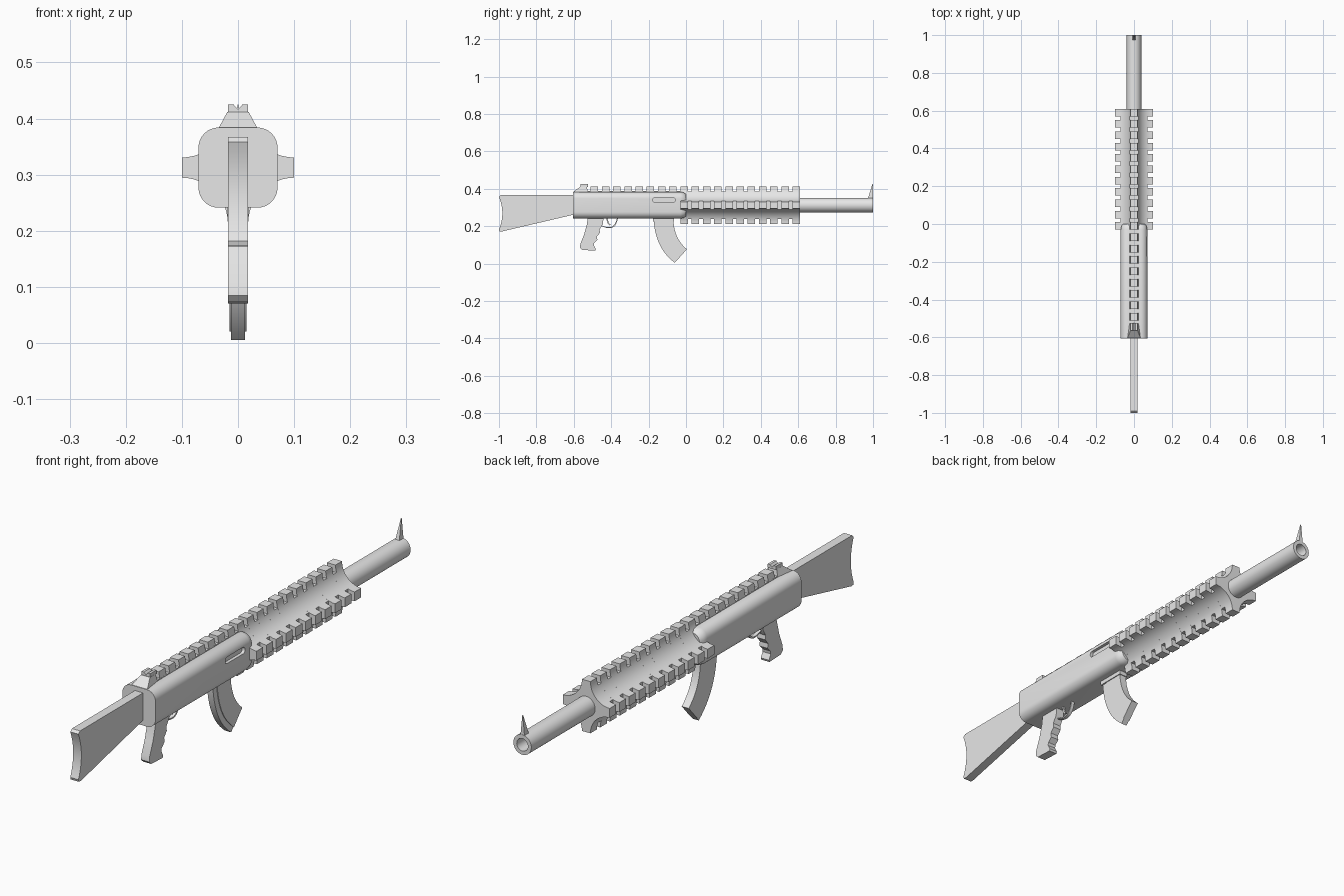
import bpy, bmesh
from math import sin, cos, asin, pi
from mathutils import Vector

if "Cube" in bpy.data.objects:
    bpy.data.objects.remove(bpy.data.objects["Cube"], do_unlink=True)

GREY = (0.8, 0.8, 0.8, 1)
mat = bpy.data.materials.new("plain grey")
mat.use_nodes = True
mat.diffuse_color = GREY
mat.node_tree.nodes["Principled BSDF"].inputs["Base Color"].default_value = GREY

AXIS = 0.3125          # height of the bore line
PITCH, TOOTH = 0.06, 0.04
FRONT = 0.61           # front end of the rails


def loft(name, rings, closed_loop=False):
    """Skin equal-length rings; cap the ends, or join last to first."""
    bm = bmesh.new()
    rows = [[bm.verts.new(p) for p in ring] for ring in rings]
    pairs = list(zip(rows, rows[1:]))
    if closed_loop:
        pairs.append((rows[-1], rows[0]))
    else:
        bm.faces.new(rows[0])
        bm.faces.new(rows[-1])
    n = len(rows[0])
    for a, b in pairs:
        for i in range(n):
            j = (i + 1) % n
            bm.faces.new((a[i], a[j], b[j], b[i]))
    bmesh.ops.recalc_face_normals(bm, faces=bm.faces)
    me = bpy.data.meshes.new(name)
    bm.to_mesh(me)
    bm.free()
    me.materials.append(mat)
    ob = bpy.data.objects.new(name, me)
    bpy.context.collection.objects.link(ob)
    return ob


def slab(name, side, half, x=0):
    """Side outline (y, z) given thickness across x."""
    return loft(name, [[(x + s * half, y, z) for y, z in side] for s in (-1, 1)])


def section(pts, y, scale=1.0):
    """Cross-section (x, z about the bore) placed at y."""
    return [(x * scale, y, AXIS + z * scale) for x, z in pts]


def bend(a, c, b, n=12):
    """Quadratic curve from a to b pulled towards c."""
    a, c, b = Vector(a), Vector(c), Vector(b)
    ts = [i / n for i in range(n + 1)]
    return [a * (1 - t) ** 2 + c * 2 * t * (1 - t) + b * t * t for t in ts]


def rounded(w, h, r, n=8):
    pts = []
    for q, (sx, sz) in enumerate(((1, 1), (-1, 1), (-1, -1), (1, -1))):
        for i in range(n + 1):
            a = (q + i / n) * pi / 2
            pts.append((sx * (w - r) + r * cos(a), sz * (h - r) + r * sin(a)))
    return pts


def cross(reach, n=12):
    """Four-armed section with concave quarter arcs between the arms."""
    mid, rad = 0.1, 0.082
    t0 = asin((mid - reach) / rad)
    pts = []
    for q in range(4):
        c, s = round(cos(q * pi / 2)), round(sin(q * pi / 2))
        for i in range(n + 1):
            t = pi / 2 - t0 - (pi / 2 - 2 * t0) * i / n
            x, z = mid - rad * cos(t), mid - rad * sin(t)
            x, z = (x, z) if i >= 0 else (z, x)
            pts.append((x * c - z * s, x * s + z * c))
    # order each arc from the +x arm to the +z arm
    out = []
    for q in range(4):
        arc = pts[q * (n + 1):(q + 1) * (n + 1)]
        ahead = Vector((cos(q * pi / 2), sin(q * pi / 2)))
        if Vector(arc[0]).dot(ahead) < Vector(arc[-1]).dot(ahead):
            arc.reverse()
        out += arc
    return out


# Receiver with a short tapered nose
body = rounded(0.0705, 0.0715, 0.036)
receiver = loft("receiver", [section(body, -0.605), section(body, -0.03),
                             section(body, -0.012, 0.95), section(body, 0.0, 0.82)])

# Ejection port recessed into one side
port = [(y - 0.118, z + 0.34) for y, z in rounded(0.06, 0.0125, 0.011, 5)]
cutter = slab("port_cutter", port, 0.02, 0.078)
cutter.hide_render = True
cut = receiver.modifiers.new("port", "BOOLEAN")
cut.object, cut.operation, cut.solver = cutter, "DIFFERENCE", "EXACT"
bpy.context.view_layer.objects.active = receiver
bpy.ops.object.modifier_apply(modifier=cut.name)
bpy.data.objects.remove(cutter, do_unlink=True)

# Handguard: toothed slices alternating with slimmer gaps
full, slim = cross(0.1), cross(0.0725)
for k in range(11):
    end = FRONT - k * PITCH
    loft("handguard_teeth", [section(full, end - TOOTH), section(full, end)])
    if k < 10:
        loft("handguard_gap", [section(slim, end - PITCH), section(slim, end - TOOTH)])

# Top rail along the receiver
base = [(-0.024, 0.065), (0.024, 0.065), (0.023, 0.075), (-0.023, 0.075)]
loft("top_rail", [section(base, -0.57), section(base, -0.03)])
tooth = [(-0.023, 0.074), (0.023, 0.074), (0.018, 0.1), (-0.018, 0.1)]
for k in range(11, 19):
    end = FRONT - k * PITCH
    loft("top_rail_tooth", [section(tooth, end - TOOTH), section(tooth, end)])

# Rear sight: sloped ramp and a notched block
foot = [(-0.035, -0.605), (0.035, -0.605), (0.024, -0.525), (-0.024, -0.525)]
crown = [(-0.019, -0.565), (0.019, -0.565), (0.018, -0.53), (-0.018, -0.53)]
loft("rear_sight_ramp", [[(x, y, 0.382) for x, y in foot], [(x, y, 0.412) for x, y in crown]])
notch = [(-0.018, 0.098), (0.018, 0.098), (0.018, 0.1125), (0.008, 0.1125),
         (0, 0.104), (-0.008, 0.1125), (-0.018, 0.1125)]
loft("rear_sight_notch", [section(notch, -0.563), section(notch, -0.525)])

# Hollow barrel
def ring(r, y, n=40):
    return section([(r * cos(2 * pi * i / n), r * sin(2 * pi * i / n)) for i in range(n)], y)

loft("barrel", [ring(0.0385, -0.02), ring(0.0385, 1), ring(0.024, 1), ring(0.024, -0.02)], True)

# Front sight spike
loft("front_sight", [[(-0.009, 0.972, 0.345), (0.009, 0.972, 0.345), (0.009, 0.999, 0.345), (-0.009, 0.999, 0.345)],
                     [(-0.001, 0.996, 0.425), (0.001, 0.996, 0.425), (0.001, 0.999, 0.425), (-0.001, 0.999, 0.425)]])

# Stock with a hollowed butt
stock = [(-0.6, 0.262), (-0.6, 0.367), (-0.99, 0.367)]
stock += bend((-1, 0.358), (-0.964, 0.27), (-1, 0.182)) + [(-0.997, 0.173), (-0.985, 0.172)]
slab("stock", stock, 0.0175)

# Pistol grip with finger swells
grip = [(-0.525, 0.25), (-0.53, 0.21), (-0.545, 0.155), (-0.565, 0.105), (-0.567, 0.085),
        (-0.555, 0.073), (-0.485, 0.07), (-0.482, 0.078), (-0.493, 0.098), (-0.491, 0.11),
        (-0.474, 0.127), (-0.476, 0.145), (-0.46, 0.165), (-0.462, 0.182), (-0.445, 0.21),
        (-0.44, 0.25)]
slab("pistol_grip", grip, 0.0175)

# Trigger guard and trigger
outer = bend((-0.45, 0.2), (-0.375, 0.165), (-0.364, 0.245))
inner = bend((-0.45, 0.204), (-0.381, 0.173), (-0.369, 0.245))
slab("trigger_guard", outer + inner[::-1], 0.007)
blade = bend((-0.425, 0.245), (-0.425, 0.215), (-0.408, 0.205), 6)
slab("trigger", blade + [p + Vector((0.007, 0.002)) for p in blade[::-1]], 0.004)

# Curved magazine: wide body, narrower spine, collar under the receiver
back = bend((-0.173, 0.245), (-0.168, 0.085), (-0.06, 0.005))
front = bend((-0.067, 0.245), (-0.068, 0.135), (0.005, 0.077))
split = [b.lerp(f, 0.22) for b, f in zip(back, front)]
slab("magazine_body", split + front[::-1], 0.015)
slab("magazine_spine", back + split[::-1], 0.0125)
slab("magazine_collar", [(-0.177, 0.225), (-0.063, 0.225), (-0.063, 0.25), (-0.177, 0.25)], 0.0185)

# Smooth curved faces, keep hard edges
bpy.ops.object.select_all(action="DESELECT")
for ob in bpy.context.collection.objects:
    if ob.type == "MESH":
        ob.select_set(True)
        bpy.context.view_layer.objects.active = ob
bpy.ops.object.shade_smooth_by_angle(angle=pi / 6)
